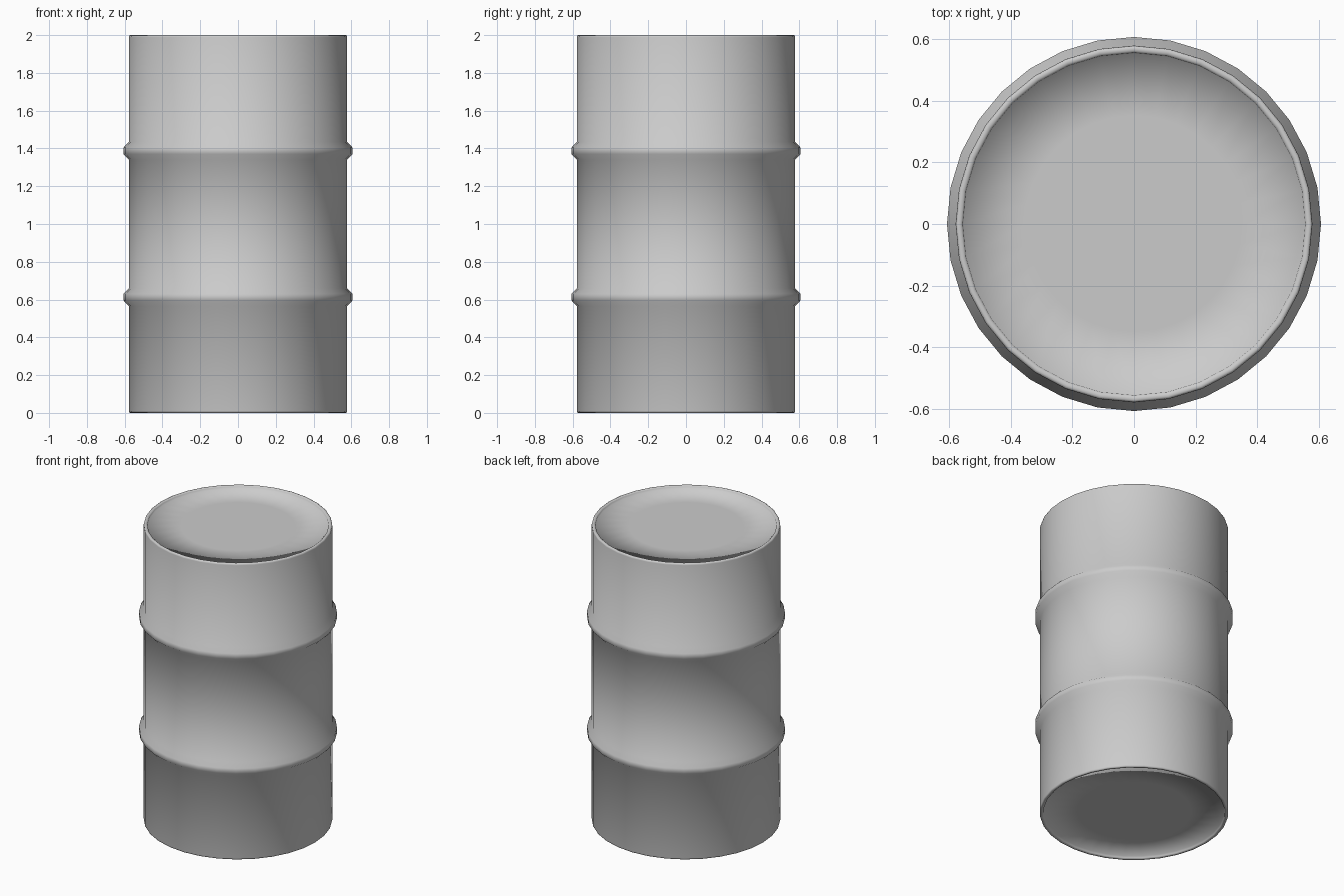
import bpy, bmesh, math

if "Cube" in bpy.data.objects:
    bpy.data.objects.remove(bpy.data.objects["Cube"])

SIDES = 32

# Half profile (radius, height) from the sunken lid to mid-height; mirrored below
upper = [
    (0.20, 1.982), (0.35, 1.982), (0.553, 1.982),               # flat lid
    (0.555, 1.994), (0.561, 1.999), (0.57, 2.0),                # rolled rim
    (0.576, 1.997), (0.578, 1.989),
    (0.578, 1.435), (0.606, 1.405), (0.606, 1.37), (0.578, 1.34),  # rolling hoop
]
profile = upper + [(r, 2 - z) for r, z in reversed(upper)]

bm = bmesh.new()
rings = []
for r, z in profile:
    rings.append([bm.verts.new((r * math.cos(a), r * math.sin(a), z))
                  for a in (2 * math.pi * i / SIDES for i in range(SIDES))])

# Walls between neighbouring rings
for top, low in zip(rings, rings[1:]):
    for i in range(SIDES):
        j = (i + 1) % SIDES
        bm.faces.new((top[i], low[i], low[j], top[j]))

# Flat lid and base centres
bm.faces.new(rings[0])
bm.faces.new(list(reversed(rings[-1])))
bmesh.ops.recalc_face_normals(bm, faces=bm.faces)
for f in bm.faces:
    f.smooth = True

mesh = bpy.data.meshes.new("barrel")
bm.to_mesh(mesh)
bm.free()
barrel = bpy.data.objects.new("barrel", mesh)
bpy.context.collection.objects.link(barrel)
